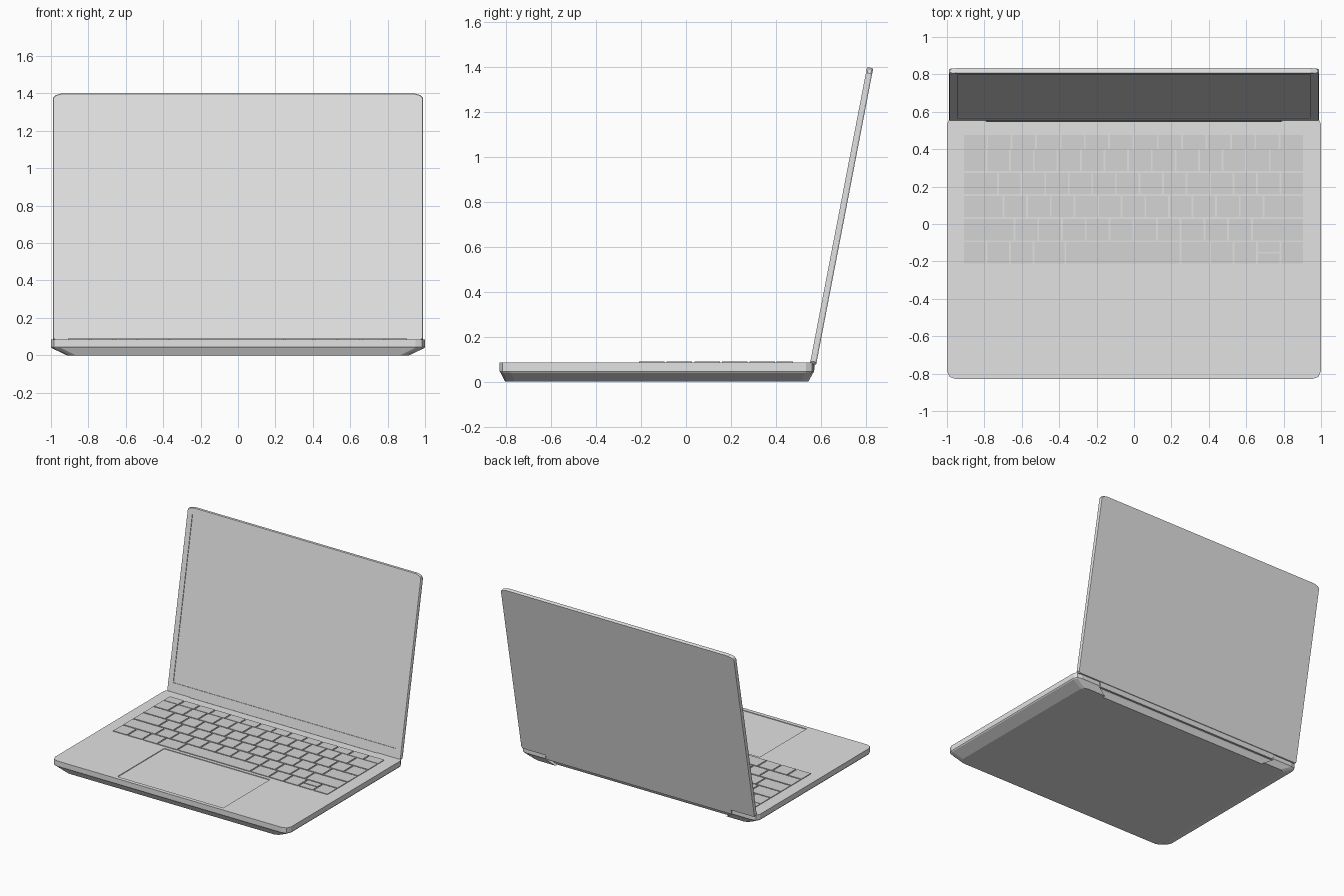
import bpy, bmesh, math
from mathutils import Matrix

if "Cube" in bpy.data.objects:
    bpy.data.objects.remove(bpy.data.objects["Cube"])


def material(name, v):
    m = bpy.data.materials.new(name)
    m.diffuse_color = (v, v, v, 1)
    m.use_nodes = True
    m.node_tree.nodes["Principled BSDF"].inputs["Base Color"].default_value = m.diffuse_color
    return m


SHELL = material("light grey", 0.76)
KEY = material("key grey", 0.66)


def add_object(name, bm, mat):
    bmesh.ops.recalc_face_normals(bm, faces=bm.faces)
    me = bpy.data.meshes.new(name)
    bm.to_mesh(me)
    bm.free()
    me.materials.append(mat)
    ob = bpy.data.objects.new(name, me)
    bpy.context.collection.objects.link(ob)
    return ob


def loft(name, loops, mat):
    """Closed solid through matching loops of 3D points."""
    bm = bmesh.new()
    rings = [[bm.verts.new(p) for p in loop] for loop in loops]
    n = len(rings[0])
    for a, b in zip(rings, rings[1:]):
        for i in range(n):
            j = (i + 1) % n
            bm.faces.new((a[i], a[j], b[j], b[i]))
    bm.faces.new(rings[0][::-1])
    bm.faces.new(rings[-1])
    return add_object(name, bm, mat)


def add_box(bm, x0, x1, y0, y1, z0, z1):
    mat = Matrix.Translation(((x0 + x1) / 2, (y0 + y1) / 2, (z0 + z1) / 2))
    bmesh.ops.create_cube(bm, size=1, matrix=mat @ Matrix.Diagonal((x1 - x0, y1 - y0, z1 - z0, 1)))


def box(name, dims, mat):
    bm = bmesh.new()
    add_box(bm, *dims)
    return add_object(name, bm, mat)


def cut(target, cutter):
    cutter.hide_render = True
    cutter.hide_set(True)
    mod = target.modifiers.new("recess", "BOOLEAN")
    mod.operation = "DIFFERENCE"
    mod.solver = "EXACT"
    mod.object = cutter


def mirrored(half):
    return half + [(-x, y) for x, y in reversed(half)]


# Base: rounded slab with hinge notch at the back, tapering underneath
CY = -0.13
outline = mirrored([(0.95, -0.70), (0.985, -0.688), (1.0, -0.655),
                    (1.0, 0.665), (0.985, 0.692), (0.95, 0.70),
                    (0.79, 0.70), (0.79, 0.677)])
layers = [(0.0, 0.915, 0.965), (0.038, 0.995, 0.993), (0.045, 1, 1), (0.085, 1, 1)]
base = loft("base", [[(x * sx, CY + y * sy, z) for x, y in outline] for z, sx, sy in layers], SHELL)
cut(base, box("trackpad_cutter", (-0.46, 0.435, -0.80, -0.235, 0.080, 0.12), SHELL))

# Keyboard: rows of (y0, y1, key widths in units), each stretched to full width
ROWS = [
    (0.402, 0.477, [1] * 14),
    (0.283, 0.397, [1] * 13 + [1.45]),
    (0.160, 0.274, [1.5] + [1] * 13),
    (0.037, 0.151, [1.72] + [1] * 11 + [1.72]),
    (-0.087, 0.027, [2.18] + [1] * 10 + [2.2]),
    (-0.210, -0.096, [1, 1, 1, 1.35, 4.9, 1.25, 1, 1, 1, 1]),
]
LEFT, RIGHT, GAP = -0.915, 0.909, 0.005
bm = bmesh.new()
for y0, y1, widths in ROWS:
    unit = (RIGHT - LEFT) / sum(widths)
    x = LEFT
    for i, w in enumerate(widths):
        a, b = x + GAP, x + w * unit - GAP
        if y0 < -0.2 and i == 8:  # split arrow key
            mid = (y0 + y1) / 2
            add_box(bm, a, b, y0, mid - 0.004, 0.083, 0.090)
            add_box(bm, a, b, mid + 0.004, y1, 0.083, 0.090)
        else:
            add_box(bm, a, b, y0, y1, 0.083, 0.090)
        x += w * unit
add_object("keys", bm, KEY)

# Lid: thin panel with clipped top corners, recessed screen and hinge bar
TILT = Matrix.Translation((0, 0.552, 0.08)) @ Matrix.Rotation(-math.radians(10.9), 4, "X")
T, H = 0.028, 1.345
panel = mirrored([(0.98, 0.0), (0.99, 0.012), (0.99, H - 0.025), (0.978, H - 0.010), (0.945, H)])


def panel_loop(depth, inset):
    return [(x * (1 - inset), depth, H / 2 + (z - H / 2) * (1 - inset)) for x, z in panel]


lid = loft("lid", [panel_loop(0, 0.004), panel_loop(0.006, 0),
                   panel_loop(T - 0.006, 0), panel_loop(T, 0.004)], SHELL)
screen_cutter = box("screen_cutter", (-0.945, 0.945, -0.05, 0.005, 0.073, 1.296), SHELL)
cut(lid, screen_cutter)
hinge = box("hinge_bar", (-0.785, 0.785, 0.002, 0.024, -0.035, 0.01), SHELL)
for ob in (lid, screen_cutter, hinge):
    ob.matrix_world = TILT
